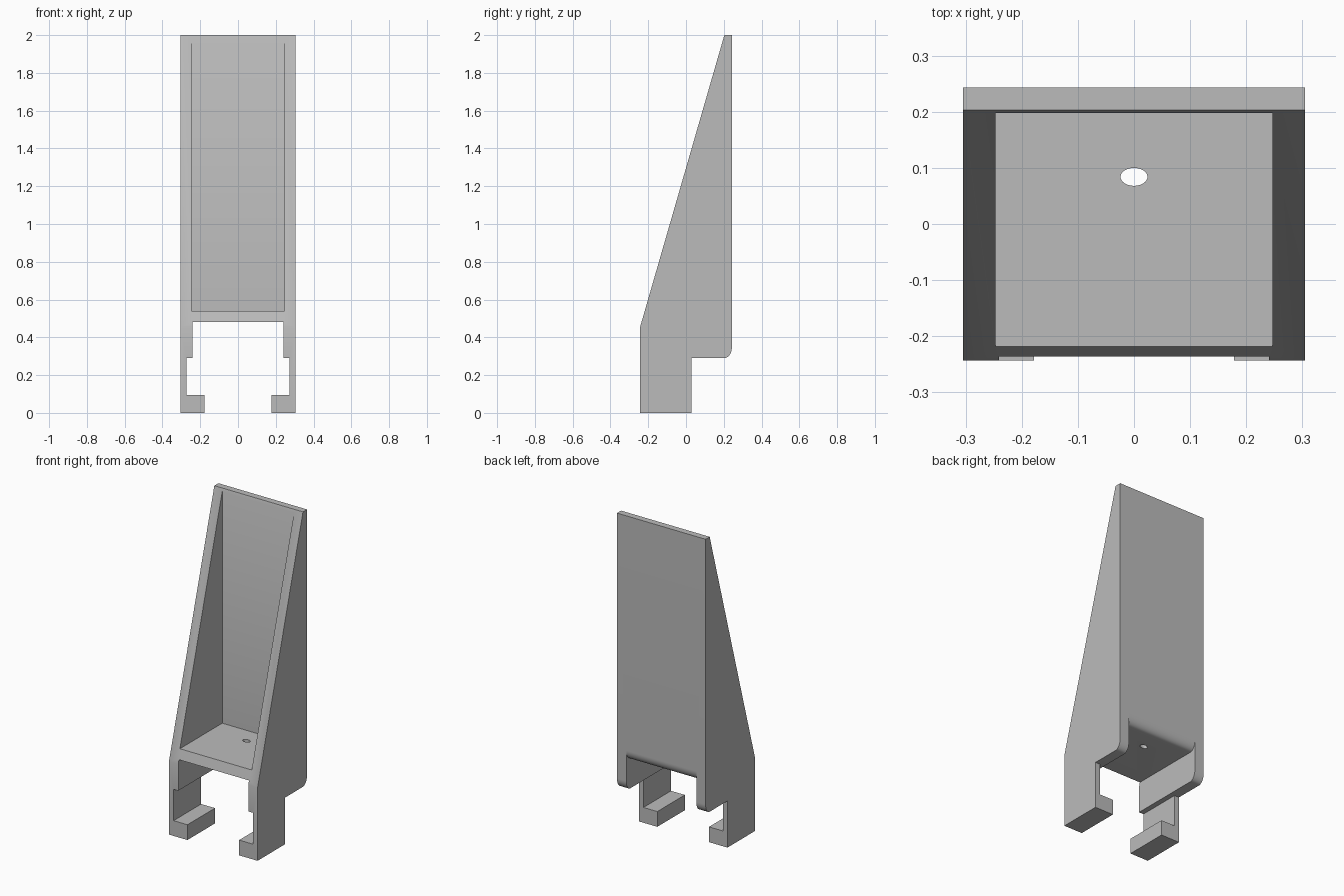
import bpy, bmesh, math

old = bpy.data.objects.get("Cube")
if old:
    bpy.data.objects.remove(old, do_unlink=True)

grey = bpy.data.materials.new("plain grey")
grey.use_nodes = True
colour = (0.5, 0.5, 0.5, 1)
grey.diffuse_color = colour
grey.node_tree.nodes["Principled BSDF"].inputs["Base Color"].default_value = colour


def prism(name, outline, half_width):
    """Extrude a (y, z) outline across x, centred on x = 0."""
    bm = bmesh.new()
    face = bm.faces.new([bm.verts.new((-half_width, y, z)) for y, z in outline])
    moved = bmesh.ops.extrude_face_region(bm, geom=[face])["geom"]
    verts = [v for v in moved if isinstance(v, bmesh.types.BMVert)]
    bmesh.ops.translate(bm, verts=verts, vec=(2 * half_width, 0, 0))
    bmesh.ops.recalc_face_normals(bm, faces=bm.faces[:])
    mesh = bpy.data.meshes.new(name)
    bm.to_mesh(mesh)
    bm.free()
    obj = bpy.data.objects.new(name, mesh)
    bpy.context.collection.objects.link(obj)
    mesh.materials.append(grey)
    return obj


def box_outline(y0, y1, z0, z1):
    return [(y0, z0), (y1, z0), (y1, z1), (y0, z1)]


def rounded_corner(z, steps=12):
    """Rounded lower back edge, rising from height z to the back face."""
    ry, rz = 0.04, 0.06
    angles = [math.pi / 2 * i / steps for i in range(steps + 1)]
    return [(BACK - ry + ry * math.sin(a), z + rz - rz * math.cos(a)) for a in angles]


FRONT, BACK = -0.243, 0.243
STEP, FLOOR_UNDER, FLOOR_TOP = 0.29, 0.48, 0.54

# Solid side silhouette: leg, step, rounded heel, tall back, sloping front
holder = prism("wall_holder", [(FRONT, 0), (0.028, 0), (0.028, STEP)]
               + rounded_corner(STEP) + [(BACK, 2), (0.203, 2), (FRONT, 0.455)], 0.305)

# Open pocket above the floor, and the clip channel below it
cutters = [
    prism("pocket_cutter", box_outline(-0.5, 0.198, FLOOR_TOP, 2.2), 0.247),
    prism("channel_cutter", [(-0.5, 0.2), (-0.5, FLOOR_UNDER)]
          + rounded_corner(FLOOR_UNDER) + [(0.5, FLOOR_TOP), (0.5, 0.2)], 0.241),
    prism("rail_slot_cutter", box_outline(-0.5, 0.5, 0.095, STEP), 0.273),
    prism("mouth_cutter", box_outline(-0.5, 0.5, -0.2, 0.2), 0.178),
]

# Drain hole through the floor
bpy.ops.mesh.primitive_cylinder_add(vertices=32, radius=1, depth=1, location=(0, 0.084, 0.51))
hole = bpy.context.object
hole.name = "hole_cutter"
hole.scale = (0.024, 0.016, 0.2)
hole.data.materials.append(grey)
cutters.append(hole)

bpy.context.view_layer.update()
bpy.ops.object.select_all(action="DESELECT")
holder.select_set(True)
bpy.context.view_layer.objects.active = holder
for cutter in cutters:
    cutter.hide_render = True
    cut = holder.modifiers.new(cutter.name, "BOOLEAN")
    cut.operation, cut.solver, cut.object = "DIFFERENCE", "EXACT", cutter
    bpy.ops.object.modifier_apply(modifier=cut.name)
    bpy.data.objects.remove(cutter, do_unlink=True)

bpy.ops.object.shade_smooth_by_angle(angle=math.radians(30))
